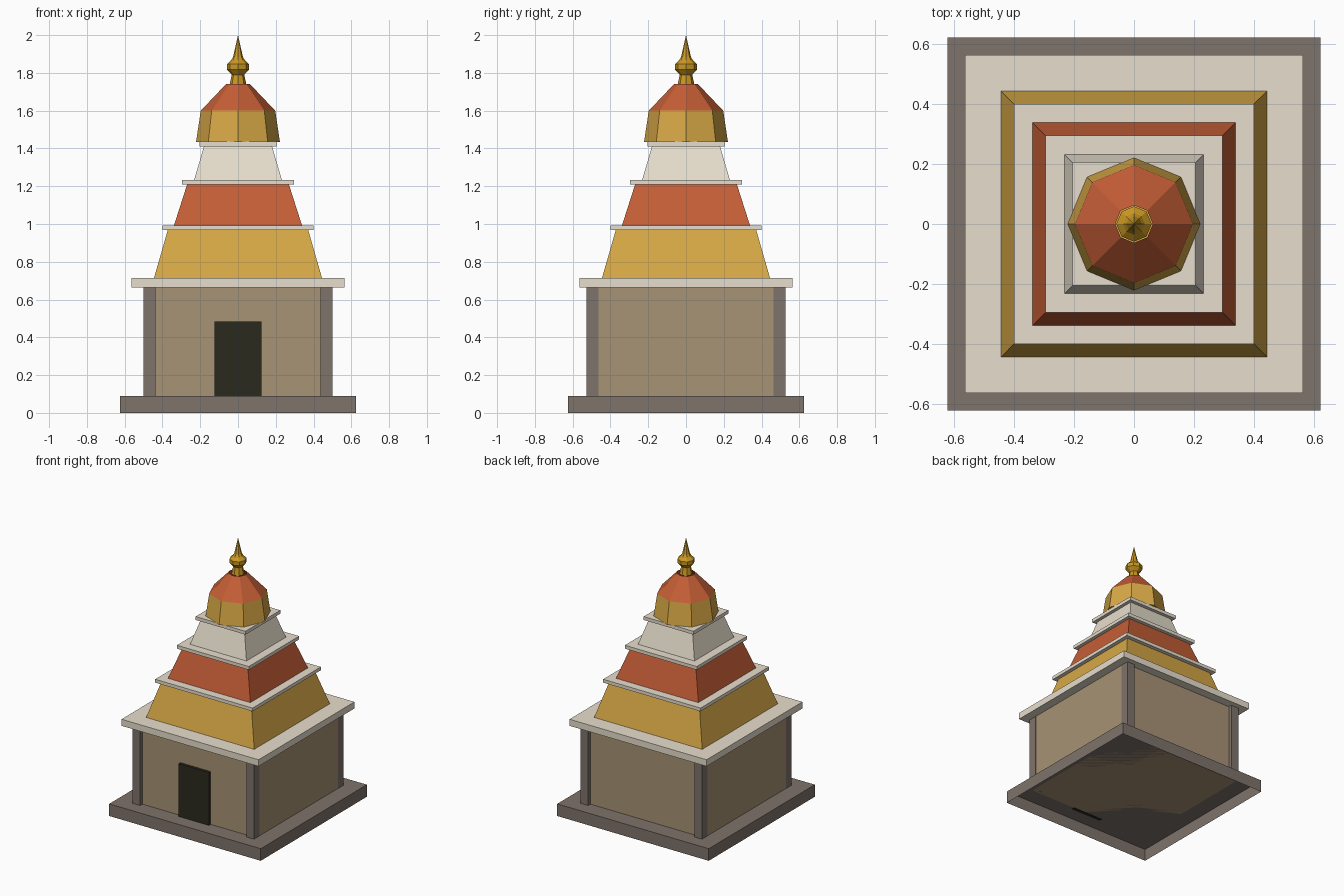
import bpy, bmesh, math

cube = bpy.data.objects.get("Cube")
if cube:
    bpy.data.objects.remove(cube, do_unlink=True)


def material(name, *srgb):
    """Flat material from 8-bit sRGB values, stored as linear."""
    lin = []
    for v in srgb:
        c = v / 255
        lin.append(c / 12.92 if c < 0.04 else ((c + 0.055) / 1.055) ** 2.4)
    m = bpy.data.materials.new(name)
    m.use_nodes = True
    m.diffuse_color = (*lin, 1)
    m.node_tree.nodes["Principled BSDF"].inputs["Base Color"].default_value = (*lin, 1)
    return m


STONE = material("dark stone", 126, 115, 107)
WALL = material("tan wall", 167, 147, 117)
CREAM = material("cream whitewash", 232, 223, 206)
GOLD = material("ochre gold", 215, 168, 70)
RED = material("terracotta", 197, 94, 54)
BRASS = material("brass", 203, 152, 34)
DOOR = material("dark doorway", 42, 41, 30)


def finish(name, bm, mat):
    mesh = bpy.data.meshes.new(name)
    bm.to_mesh(mesh)
    bm.free()
    mesh.materials.append(mat)
    obj = bpy.data.objects.new(name, mesh)
    bpy.context.collection.objects.link(obj)
    return obj


def stack(name, profile, mat, sides=4, bottom=True, top=True):
    """Solid from (half size, z) rings; four sides give a square plan."""
    bm = bmesh.new()
    turn = math.pi / 4 if sides == 4 else 0
    grow = math.sqrt(2) if sides == 4 else 1
    rings = []
    for r, z in profile:
        count = sides if r > 0 else 1
        rings.append([bm.verts.new((r * grow * math.cos(turn + math.tau * i / sides),
                                    r * grow * math.sin(turn + math.tau * i / sides), z))
                      for i in range(count)])
    for low, high in zip(rings, rings[1:]):
        for i in range(sides):
            j = (i + 1) % sides
            if len(high) == 1:
                bm.faces.new((low[i], low[j], high[0]))
            else:
                bm.faces.new((low[i], low[j], high[j], high[i]))
    if bottom:
        bm.faces.new(rings[0][::-1])
    if top and len(rings[-1]) > 1:
        bm.faces.new(rings[-1])
    return finish(name, bm, mat)


def box(name, x, y, z, mat):
    """Box from (min, max) ranges."""
    bm = bmesh.new()
    bmesh.ops.create_cube(bm, size=1)
    for v in bm.verts:
        v.co = [(a + b) / 2 + c * (b - a) for (a, b), c in zip((x, y, z), v.co)]
    return finish(name, bm, mat)


# Plinth (hollow underneath), hall and cornice
stack("plinth", [(0.624, 0), (0.624, 0.09)], STONE, bottom=False)
stack("hall", [(0.499, 0.09), (0.499, 0.665)], WALL)
stack("cornice", [(0.564, 0.664), (0.564, 0.713)], CREAM)
box("doorway", (-0.125, 0.125), (-0.52, -0.495), (0.088, 0.483), DOOR)

# Corner pillars standing proud of the front and back walls
for sx, side in ((-1, "right"), (1, "left")):
    for sy, end in ((-1, "front"), (1, "back")):
        box(f"pillar_{end}_{side}", sorted((sx * 0.437, sx * 0.5)),
            sorted((sy * 0.462, sy * 0.526)), (0.09, 0.665), STONE)

# Stepped roof tiers, each capped by a thin slab
tiers = [("lower", GOLD, 0.445, 0.372, 0.713, 0.967, 0.401),
         ("middle", RED, 0.339, 0.27, 0.992, 1.208, 0.296),
         ("upper", CREAM, 0.233, 0.18, 1.231, 1.411, 0.205)]
for name, mat, bottom, top, z0, z1, slab in tiers:
    stack(f"{name}_tier", [(bottom, z0), (top, z1)], mat)
    stack(f"{name}_slab", [(slab, z1), (slab, z1 + 0.025)], CREAM)

# Eight-sided dome, open at the crown around the finial
stack("dome_drum", [(0.222, 1.435), (0.197, 1.6)], GOLD, 8)
stack("dome_cap", [(0.197, 1.6), (0.063, 1.741)], RED, 8, bottom=False, top=False)

# Finial: neck, bulb and spike
stack("finial", [(0.045, 1.735), (0.033, 1.79), (0.059, 1.818), (0.059, 1.846),
                 (0.036, 1.868), (0.026, 1.885), (0, 2.0)], BRASS, 8)
